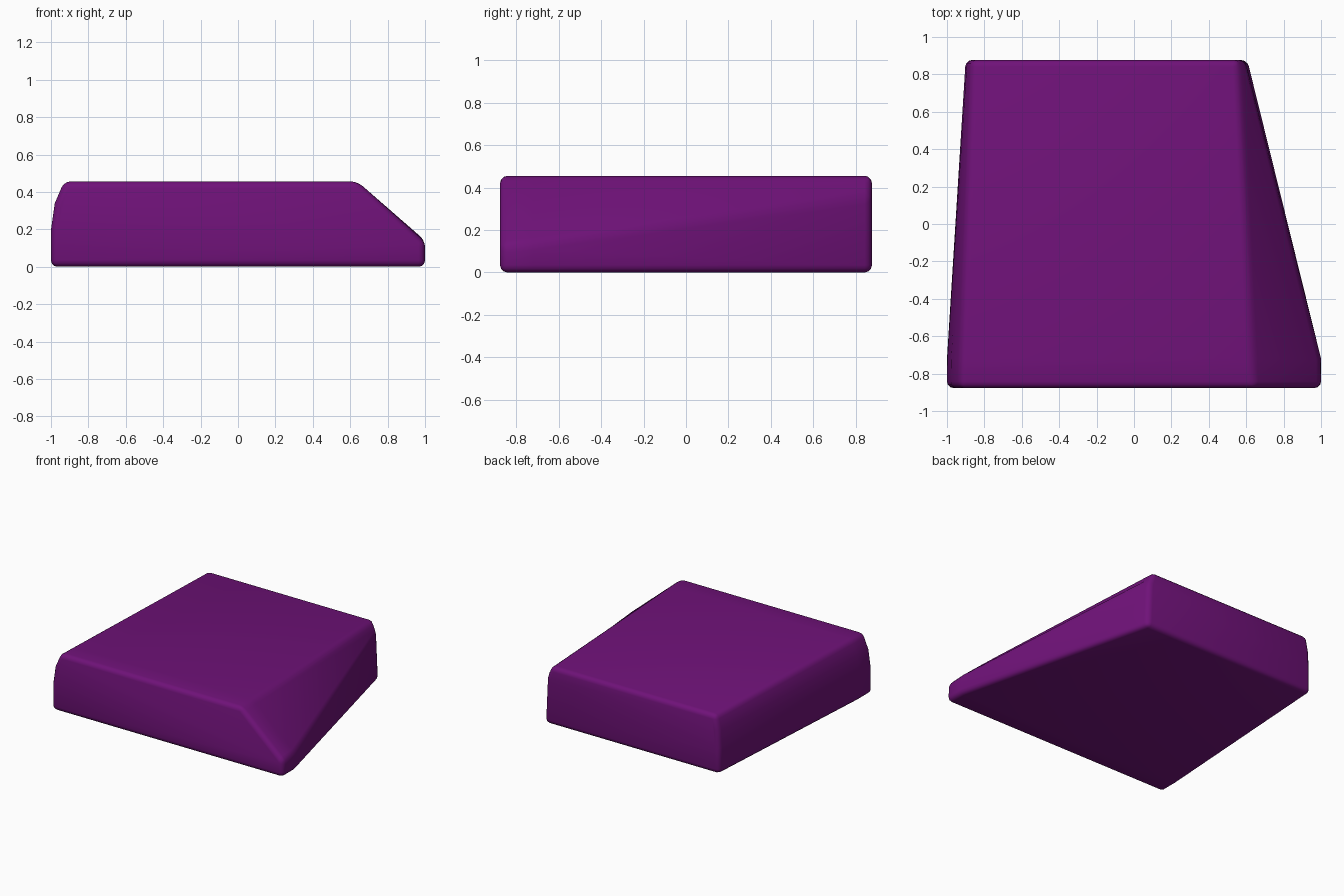
import bpy, bmesh, math

if "Cube" in bpy.data.objects:
    bpy.data.objects.remove(bpy.data.objects["Cube"])

# Cross-sections (x, z), running from lower left over the top to lower right
front = [(-1, 0), (-1, 0.2), (-0.98, 0.34), (-0.93, 0.456),
         (0.64, 0.456), (1, 0.13), (1, 0)]
near = [(-1, 0), (-0.998, 0.2), (-0.977, 0.34), (-0.928, 0.456),
        (0.635, 0.456), (1, 0.14), (1, 0)]
back = [(-0.9, 0), (-0.9, 0.2), (-0.893, 0.34), (-0.87, 0.456),
        (0.56, 0.456), (0.592, 0.36), (0.607, 0)]

# Tapered block lofted through the sections
bm = bmesh.new()
rings = [[bm.verts.new((x, y, z)) for x, z in sec]
         for y, sec in ((-0.877, front), (-0.72, near), (0.877, back))]
for a, b in zip(rings, rings[1:]):
    for i in range(len(a)):
        j = (i + 1) % len(a)
        bm.faces.new((a[i], a[j], b[j], b[i]))
bm.faces.new(rings[0][::-1])
bm.faces.new(rings[-1])
bmesh.ops.recalc_face_normals(bm, faces=bm.faces)

# Rounded edges along the caps, bottom, and slope borders
sharp = [e for e in bm.edges if e.calc_face_angle() > math.radians(26)]
bmesh.ops.bevel(bm, geom=sharp, offset=0.035, offset_type='OFFSET', segments=3,
                profile=0.5, affect='EDGES', clamp_overlap=True)
bmesh.ops.recalc_face_normals(bm, faces=bm.faces)

mesh = bpy.data.meshes.new("tapered_key_block")
bm.to_mesh(mesh)
bm.free()
block = bpy.data.objects.new("tapered_block", mesh)
bpy.context.collection.objects.link(block)

# Purple finish
mat = bpy.data.materials.new("purple")
mat.diffuse_color = (0.16, 0.006, 0.19, 1)
mat.use_nodes = True
mat.node_tree.nodes["Principled BSDF"].inputs["Base Color"].default_value = mat.diffuse_color
mesh.materials.append(mat)

bpy.context.view_layer.objects.active = block
block.select_set(True)
bpy.ops.object.shade_smooth_by_angle(angle=math.radians(35))
